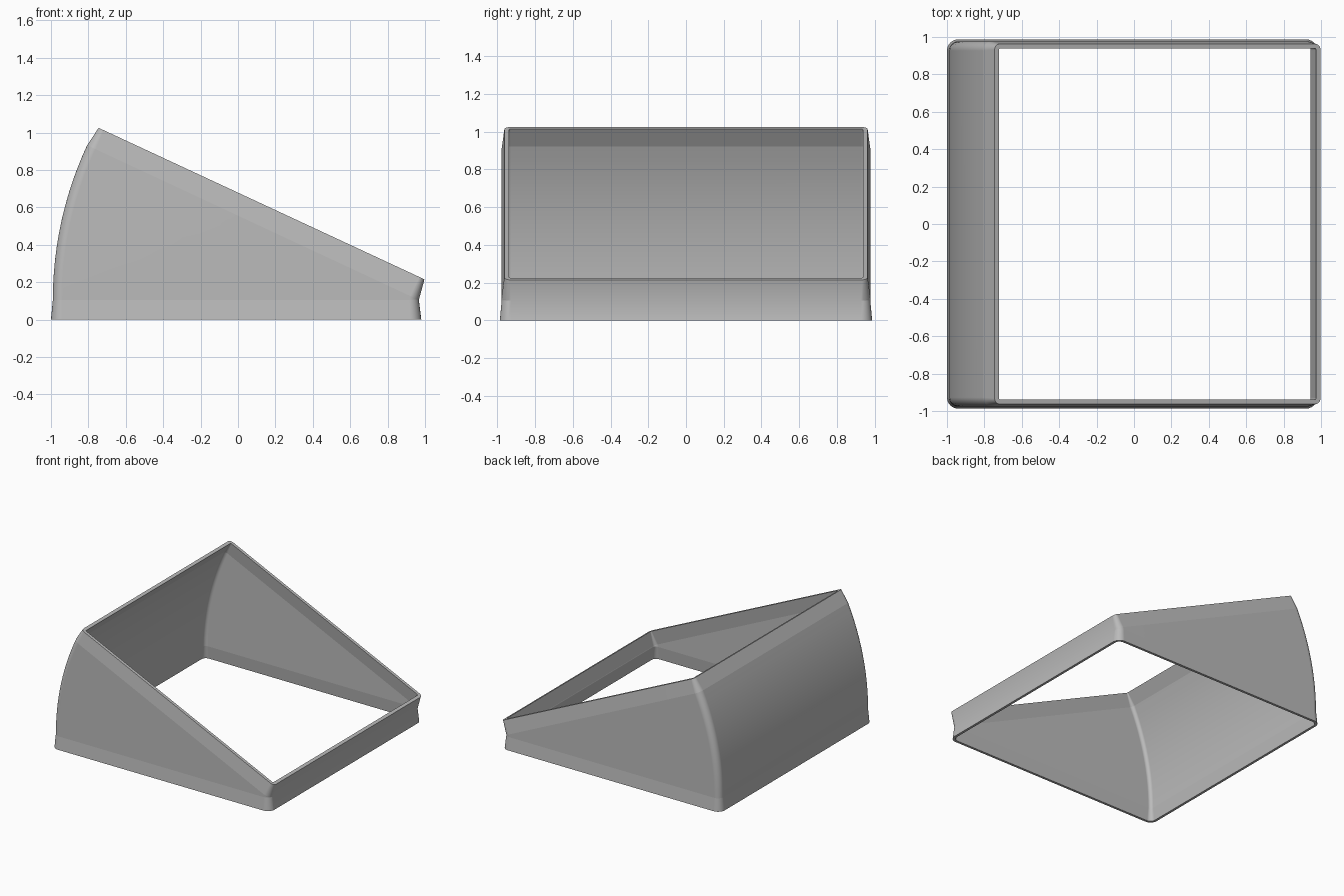
import bpy, bmesh
from math import sin, cos, pi, radians
from mathutils import Vector

cube = bpy.data.objects.get("Cube")
if cube:
    bpy.data.objects.remove(cube, do_unlink=True)

HINGE = Vector((0.967, 0, 0.105))   # low edge about which the wall sections fan out
SPAN = 1.957
TILT = radians(25)
FAN_STEPS = 12
CORNER_STEPS = 6


def ring(left, right, half_width, radius, inset):
    """Rounded rectangle spanning the left and right edge points, optionally inset."""
    axis = (right - left).normalized()
    length = (right - left).length
    radius = max(radius - inset, 0.008)
    lo, hi, w = inset + radius, length - inset - radius, half_width - inset - radius
    points = []
    corners = [(hi, w), (lo, w), (lo, -w), (hi, -w)]
    for i, (u, v) in enumerate(corners):
        for k in range(CORNER_STEPS + 1):
            a = pi / 2 * (i + k / CORNER_STEPS)
            p = left + axis * (u + radius * cos(a))
            points.append(p + Vector((0, v + radius * sin(a), 0)))
    return points


# Sections from the foot, through the fan, to the sloping rim
sections = [(Vector((-1, 0, 0)), Vector((0.98, 0, 0)), 0.987, 0.06, 0.02)]
for i in range(FAN_STEPS + 1):
    a = TILT * i / FAN_STEPS
    left = HINGE + Vector((-cos(a), 0, sin(a))) * SPAN
    sections.append((left, HINGE, 0.977, 0.05, 0.022))
sections.append((Vector((-0.745, 0, 1.025)), Vector((0.997, 0, 0.215)), 0.963, 0.03, 0.025))

outer = [ring(*s) for s in sections]
inner = [ring(*s[:4], inset=s[4]) for s in sections]
outer = [ring(*s[:4], inset=0) for s in sections]
loops = outer + inner[::-1]

# Skin the outside, rim, inside and foot as one closed shell
bm = bmesh.new()
rows = [[bm.verts.new(p) for p in loop] for loop in loops]
count = len(rows[0])
for j, row in enumerate(rows):
    above = rows[(j + 1) % len(rows)]
    for i in range(count):
        n = (i + 1) % count
        bm.faces.new((row[i], row[n], above[n], above[i]))

# Crisp creases at the foot, both bends and the rim
last = len(sections) - 1
for j in (0, 1, last - 1, last):
    for row in (rows[j], rows[-1 - j]):
        for i in range(count):
            edge = bm.edges.get((row[i], row[(i + 1) % count]))
            edge.smooth = False
for f in bm.faces:
    f.smooth = True
bmesh.ops.remove_doubles(bm, verts=bm.verts[:], dist=0.0002)
bmesh.ops.recalc_face_normals(bm, faces=bm.faces[:])

mesh = bpy.data.meshes.new("sloped_frame_shell")
bm.to_mesh(mesh)
bm.free()
shell = bpy.data.objects.new("sloped_frame_shell", mesh)
bpy.context.collection.objects.link(shell)

# Keeps flat walls flat beside the rounded corners
normals = shell.modifiers.new("flat_wall_normals", 'WEIGHTED_NORMAL')
normals.keep_sharp = True

# Plain grey finish
grey = bpy.data.materials.new("plain_grey")
grey.use_nodes = True
colour = (0.5, 0.5, 0.5, 1)
grey.diffuse_color = colour
grey.node_tree.nodes["Principled BSDF"].inputs["Base Color"].default_value = colour
mesh.materials.append(grey)
